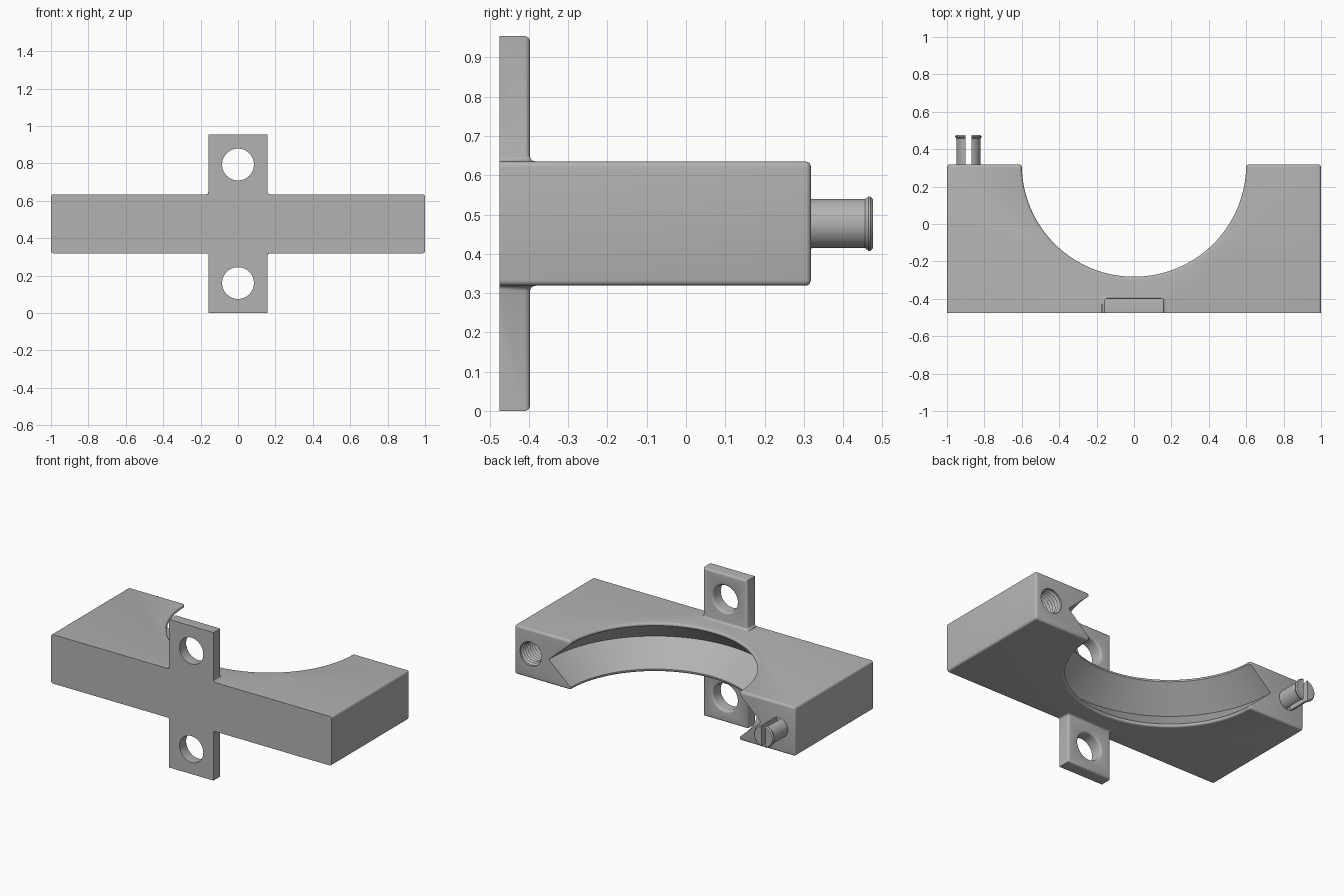
import bpy, bmesh, math
from mathutils import Matrix, Vector

if "Cube" in bpy.data.objects:
    bpy.data.objects.remove(bpy.data.objects["Cube"], do_unlink=True)

FRONT, BACK = -0.475, 0.318
BOTTOM, TOP = 0.319, 0.635
MID = (BOTTOM + TOP) / 2
HEIGHT = 0.954
PEG_X = 0.885
FILLET = 0.014

grey = bpy.data.materials.new("plain_grey")
grey.use_nodes = True
grey.diffuse_color = (0.45, 0.45, 0.45, 1)
grey.node_tree.nodes["Principled BSDF"].inputs["Base Color"].default_value = grey.diffuse_color


def make_object(name, bm):
    bmesh.ops.recalc_face_normals(bm, faces=bm.faces)
    mesh = bpy.data.meshes.new(name)
    bm.to_mesh(mesh)
    bm.free()
    mesh.materials.append(grey)
    obj = bpy.data.objects.new(name, mesh)
    bpy.context.collection.objects.link(obj)
    return obj


def box(name, x, y, z):
    """Box from three (low, high) ranges."""
    bm = bmesh.new()
    bmesh.ops.create_cube(bm, size=1)
    for v in bm.verts:
        v.co = Vector([sum(r) / 2 + c * (r[1] - r[0]) for r, c in zip((x, y, z), v.co)])
    return make_object(name, bm)


def lathe(name, profile, centre, axis="Z", steps=48):
    """Spin (radius, height) points about an axis through the centre."""
    bm = bmesh.new()
    verts = [bm.verts.new((r, 0, h)) for r, h in profile]
    edges = [bm.edges.new(pair) for pair in zip(verts, verts[1:])]
    bmesh.ops.spin(bm, geom=verts + edges, angle=math.tau, steps=steps,
                   axis=(0, 0, 1), cent=(0, 0, 0), use_duplicate=False)
    bmesh.ops.remove_doubles(bm, verts=bm.verts, dist=1e-5)
    if axis == "Y":
        bm.transform(Matrix.Rotation(-math.pi / 2, 4, "X"))
    bm.transform(Matrix.Translation(centre))
    return make_object(name, bm)


def combine(target, other, operation):
    """Apply a boolean and remove the helper."""
    mod = target.modifiers.new("boolean", "BOOLEAN")
    mod.operation, mod.solver, mod.object = operation, "EXACT", other
    bpy.context.view_layer.objects.active = target
    bpy.ops.object.modifier_apply(modifier=mod.name)
    bpy.data.objects.remove(other, do_unlink=True)


def smooth(obj):
    bpy.ops.object.select_all(action="DESELECT")
    obj.select_set(True)
    bpy.context.view_layer.objects.active = obj
    bpy.ops.object.shade_smooth_by_angle(angle=math.radians(32))


# Clamp half: outline with a round bite, extruded upward
bm = bmesh.new()
outline = [(-1, BACK), (-1, FRONT - 0.1), (1, FRONT - 0.1), (1, BACK)]
for i in range(65):
    a = -math.pi * i / 64
    outline.append((0.6 * math.cos(a), BACK + 0.6 * math.sin(a)))
face = bm.faces.new([bm.verts.new((x, y, BOTTOM)) for x, y in outline])
grown = bmesh.ops.extrude_face_region(bm, geom=[face])
bmesh.ops.translate(bm, vec=(0, 0, TOP - BOTTOM),
                    verts=[g for g in grown["geom"] if isinstance(g, bmesh.types.BMVert)])
body = make_object("clamp_body", bm)

# Mounting tab with two screw holes
combine(body, box("tab", (-0.158, 0.158), (FRONT - 0.15, -0.397), (0, HEIGHT)), "UNION")
for z in (0.16, HEIGHT - 0.16):
    drill = lathe("drill", [(0, -0.4), (0.085, -0.4), (0.085, 0.15), (0, 0.15)],
                  (0, FRONT, z), "Y")
    combine(body, drill, "DIFFERENCE")

# Fillet every sharp edge except the square outer corners of the tab
bm = bmesh.new()
bm.from_mesh(body.data)
bmesh.ops.remove_doubles(bm, verts=bm.verts, dist=1e-5)
bmesh.ops.dissolve_limit(bm, angle_limit=0.005, verts=bm.verts, edges=bm.edges)


def wants_fillet(edge):
    a, b = (v.co for v in edge.verts)
    tab_end = all(abs(c.z - HEIGHT / 2) > HEIGHT / 2 - 0.01 for c in (a, b))
    along_y = abs(a.y - b.y) > 0.05
    in_front = max(a.y, b.y) < FRONT - 0.05
    return edge.calc_face_angle(0) > 0.5 and not in_front and not (tab_end and along_y)


bmesh.ops.bevel(bm, geom=[e for e in bm.edges if wants_fillet(e)], offset=FILLET,
                offset_type="OFFSET", segments=4, profile=0.5, affect="EDGES", clamp_overlap=True)
bm.to_mesh(body.data)
bm.free()

# Flat, sharp-edged front
combine(body, box("trim", (-2, 2), (-2, FRONT), (-1, 2)), "DIFFERENCE")

# V groove around the inside of the bite
groove = [(0, -0.24), (0.49, -0.24), (0.6, -0.14), (0.755, 0), (0.6, 0.14), (0.49, 0.24), (0, 0.24)]
combine(body, lathe("groove", groove, (0, BACK, MID), steps=128), "DIFFERENCE")

# Ridged socket in the left arm
ridges = [(0, -0.2)]
for i in range(9):
    ridges += [(0.065, -0.2 + i * 0.022), (0.077, -0.189 + i * 0.022)]
ridges += [(0.077, 0.05), (0, 0.05)]
combine(body, lathe("socket", ridges, (PEG_X, BACK, MID), "Y"), "DIFFERENCE")
smooth(body)

# Split snap peg on the right arm
peg = lathe("snap_peg", [(0, -0.02), (0.064, -0.02), (0.064, 0.138), (0.071, 0.147),
                         (0.071, 0.151), (0.064, 0.158), (0, 0.158)], (-PEG_X, BACK, MID), "Y")
combine(peg, box("slot", (-PEG_X - 0.015, -PEG_X + 0.015), (BACK + 0.001, 1), (0, 1)), "DIFFERENCE")
smooth(peg)
